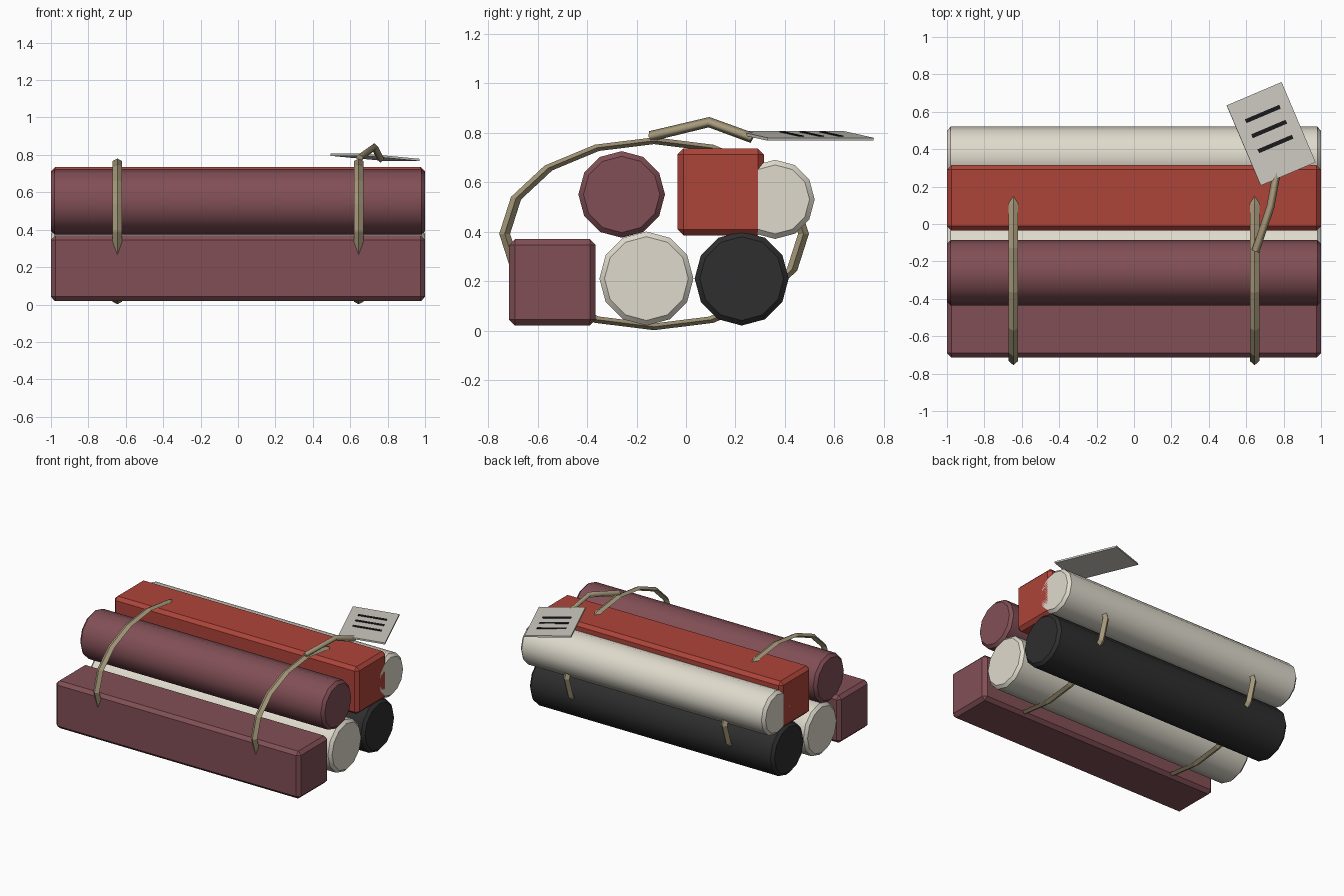
import bpy, bmesh, math
from mathutils import Matrix, Vector

if "Cube" in bpy.data.objects:
    bpy.data.objects.remove(bpy.data.objects["Cube"])


def material(name, r, g, b):
    # 0-255 display colour to linear
    m = bpy.data.materials.new(name)
    m.diffuse_color = [(c / 255) ** 2.2 for c in (r, g, b)] + [1]
    m.use_nodes = True
    m.node_tree.nodes["Principled BSDF"].inputs["Base Color"].default_value = m.diffuse_color
    return m


MAROON = material("maroon", 128, 80, 86)
RED = material("red", 172, 70, 60)
CREAM = material("cream", 222, 217, 203)
BLACK = material("black", 50, 50, 50)
TAN = material("twine", 165, 152, 122)
PAPER = material("paper", 205, 201, 193)
INK = material("ink", 32, 32, 34)


def finish(name, bm, mat):
    bmesh.ops.recalc_face_normals(bm, faces=bm.faces)
    me = bpy.data.meshes.new(name)
    bm.to_mesh(me)
    bm.free()
    me.materials.append(mat)
    ob = bpy.data.objects.new(name, me)
    bpy.context.collection.objects.link(ob)
    return ob


def box(name, size, mat, bevel=0):
    bm = bmesh.new()
    bmesh.ops.create_cube(bm, size=1, matrix=Matrix.Diagonal((*size, 1)))
    if bevel:
        bmesh.ops.bevel(bm, geom=bm.edges[:], offset=bevel, segments=1, affect='EDGES')
    return finish(name, bm, mat)


def roll(name, y, z, r, mat):
    # 12-sided stick along x with chamfered ends
    bm = bmesh.new()
    bmesh.ops.create_cone(bm, cap_ends=True, segments=12, radius1=r, radius2=r,
                          depth=2, matrix=Matrix.Rotation(math.pi / 2, 4, 'Y'))
    rims = [e for e in bm.edges if abs(e.verts[0].co.x - e.verts[1].co.x) < 0.01]
    bmesh.ops.bevel(bm, geom=rims, offset=0.02, segments=1, affect='EDGES')
    ob = finish(name, bm, mat)
    ob.location = (0, y, z)
    bpy.ops.object.select_all(action='DESELECT')
    ob.select_set(True)
    bpy.context.view_layer.objects.active = ob
    bpy.ops.object.shade_smooth_by_angle(angle=math.radians(40))


# bundled sticks
box("front_block", (2, 0.35, 0.35), MAROON, 0.024).location = (0, -0.54, 0.195)
box("upper_block", (2, 0.35, 0.35), RED, 0.024).location = (0, 0.14, 0.56)
roll("lower_cream_roll", -0.16, 0.21, 0.19, CREAM)
roll("lower_black_roll", 0.225, 0.21, 0.19, BLACK)
roll("upper_maroon_roll", -0.26, 0.55, 0.175, MAROON)
roll("upper_cream_roll", 0.36, 0.53, 0.16, CREAM)

# twine loops around the bundle
for side, x in (("left", -0.645), ("right", 0.645)):
    bpy.ops.mesh.primitive_torus_add(major_segments=16, minor_segments=4,
                                     major_radius=1, minor_radius=0.0364,
                                     location=(x, -0.129, 0.391),
                                     rotation=(0, math.pi / 2, 0))
    loop = bpy.context.object
    loop.name = side + "_twine_loop"
    loop.scale = (0.376, 0.604, 0.69)
    loop.data.materials.append(TAN)

# twine end that holds the tag
cu = bpy.data.curves.new("tag_twine", 'CURVE')
cu.dimensions = '3D'
cu.bevel_depth = 0.021
cu.bevel_resolution = 0
cu.use_fill_caps = True
sp = cu.splines.new('POLY')
sp.points.add(2)
for p, co in zip(sp.points, ((0.65, -0.145, 0.785), (0.73, 0.093, 0.842), (0.762, 0.268, 0.778))):
    p.co = (*co, 1)
cu.materials.append(TAN)
bpy.context.collection.objects.link(bpy.data.objects.new("tag_twine", cu))

# paper tag with three marks
frame = (Matrix.Translation((0.733, 0.482, 0.787))
         @ Matrix.Rotation(math.radians(23), 4, 'Z')
         @ Matrix.Rotation(math.radians(5), 4, 'Y'))
box("tag", (0.32, 0.466, 0.012), PAPER).matrix_world = frame
for i in range(3):
    mark = box(f"tag_mark_{i + 1}", (0.2, 0.022, 0.006), INK)
    mark.matrix_world = frame @ Matrix.Translation((0, 0.115 - 0.087 * i, 0.006))
